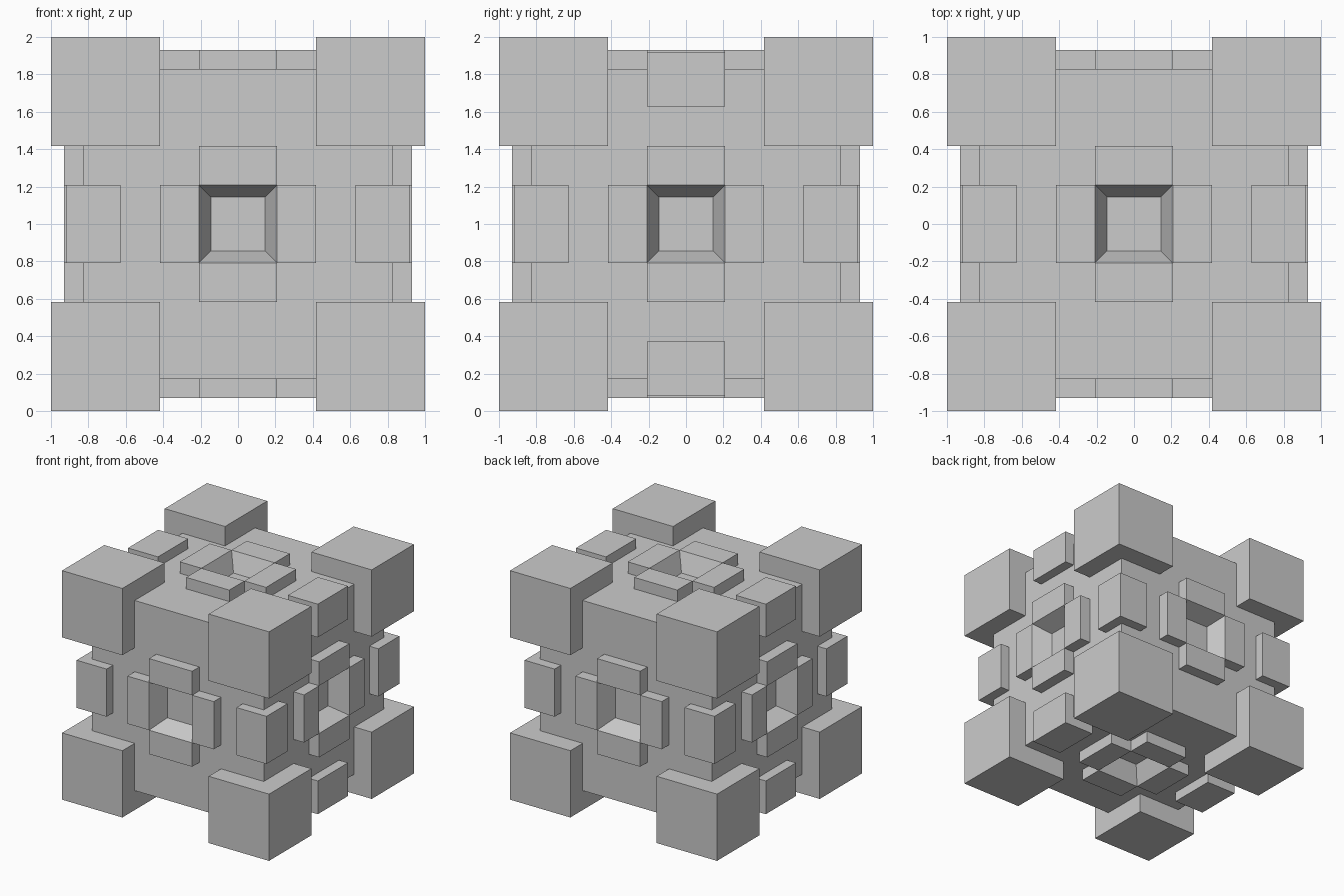
import bpy, bmesh
from math import radians
from itertools import product
from mathutils import Vector

if "Cube" in bpy.data.objects:
    bpy.data.objects.remove(bpy.data.objects["Cube"])

CENTRE = Vector((0, 0, 1))
CORE, RIM, PIT = 0.83, 0.10, 0.16      # core half size, rim height, pit depth
A, B = 0.208, 0.417                    # inner and outer limits of the rim pads


def finish(name, bm, location):
    bmesh.ops.recalc_face_normals(bm, faces=bm.faces[:])
    mesh = bpy.data.meshes.new(name)
    bm.to_mesh(mesh)
    bm.free()
    ob = bpy.data.objects.new(name, mesh)
    ob.location = location
    bpy.context.collection.objects.link(ob)


def block(name, centre, size):
    bm = bmesh.new()
    bmesh.ops.create_cube(bm, size=1)
    bmesh.ops.scale(bm, vec=size, verts=bm.verts[:])
    finish(name, bm, Vector(centre) + CENTRE)


# Core cube, cut into a grid on every side
bm = bmesh.new()
bmesh.ops.create_cube(bm, size=2 * CORE)
for axis, cut in product(range(3), (-B, -A, A, B)):
    co, no = Vector(), Vector()
    co[axis], no[axis] = cut, 1
    bmesh.ops.bisect_plane(bm, geom=bm.verts[:] + bm.edges[:] + bm.faces[:],
                           plane_co=co, plane_no=no)

# Raised plus-shaped rim with a tapered pit in the middle of each side
for axis, sign in product(range(3), (-1, 1)):
    normal = Vector()
    normal[axis] = sign

    def offset(f):
        c = f.calc_center_median()
        return (c - normal * c.dot(normal)).length

    plus = [f for f in bm.faces
            if f.calc_center_median().dot(normal) > CORE - 0.01 and offset(f) < 0.35]
    new = bmesh.ops.extrude_face_region(bm, geom=plus)["geom"]
    bmesh.ops.translate(bm, vec=normal * RIM,
                        verts=[g for g in new if isinstance(g, bmesh.types.BMVert)])
    # Remove any original faces left under the rim
    left = [f for f in plus if f.is_valid]
    if left:
        bmesh.ops.delete(bm, geom=left, context='FACES_ONLY')
    middle = [f for f in bm.faces
              if f.calc_center_median().dot(normal) > CORE + RIM - 0.01 and offset(f) < 0.05]
    bmesh.ops.inset_individual(bm, faces=middle, thickness=0.09, depth=0)
    bmesh.ops.translate(bm, vec=-normal * PIT, verts=middle[0].verts[:])
bmesh.ops.dissolve_limit(bm, angle_limit=radians(1), verts=bm.verts[:], edges=bm.edges[:])
finish("core", bm, CENTRE)

# Corner cubes
mid, size = (1 + B) / 2, 1 - B
for s in product((-1, 1), repeat=3):
    block("corner_cube", [v * mid for v in s], [size] * 3)

# Edge blocks on the upright edges and the edges running front to back
e, w = 0.772, 0.29
for s, t in product((-1, 1), repeat=2):
    block("upright_edge_block", (s * e, t * e, 0), (w, w, 2 * A))
    block("side_edge_block", (s * e, 0, t * e), (w, 2 * A, w))
